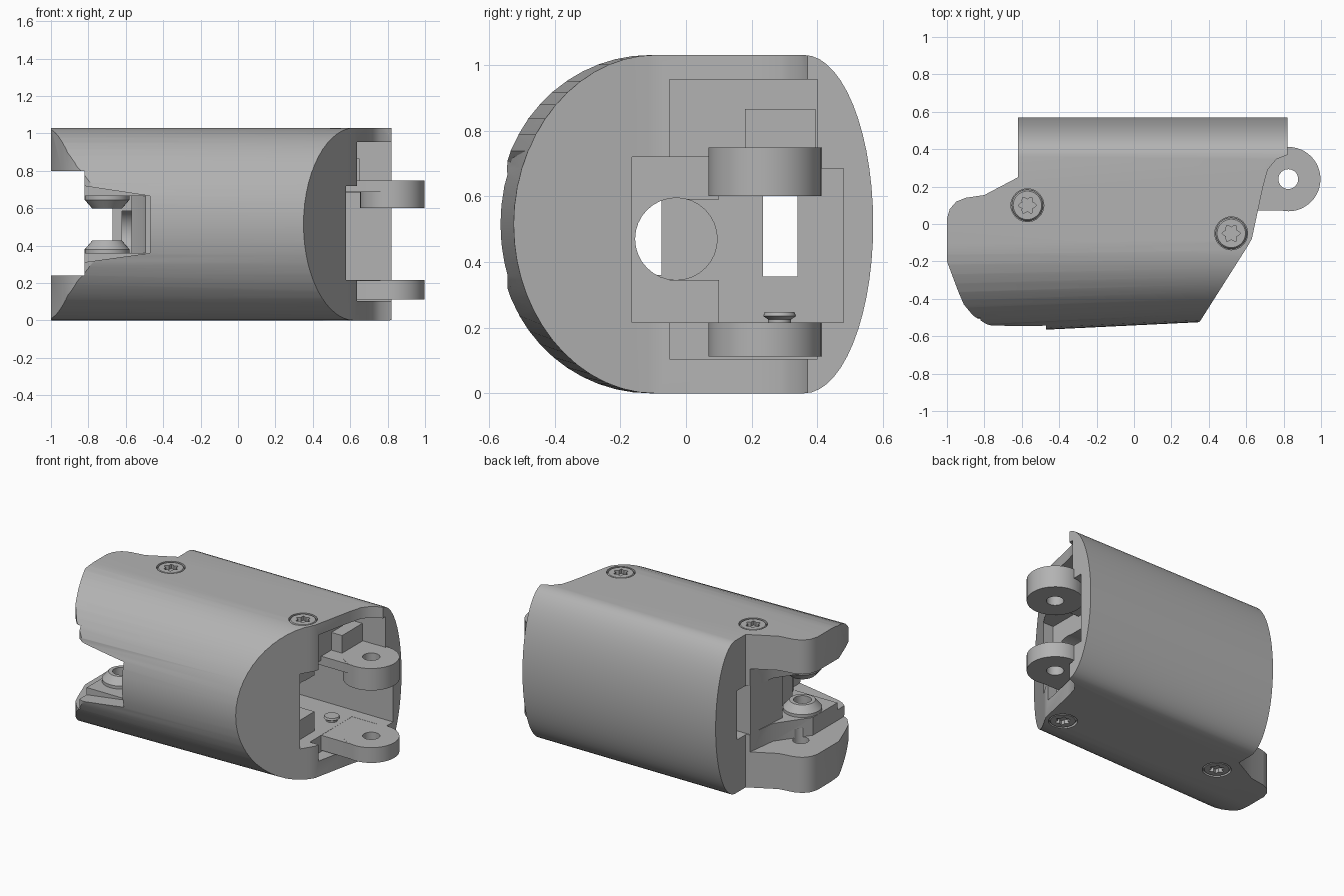
import bpy, bmesh
from math import cos, sin, pi
from mathutils import Vector

if "Cube" in bpy.data.objects:
    bpy.data.objects.remove(bpy.data.objects["Cube"])

grey = bpy.data.materials.new("plain grey")
grey.use_nodes = True
grey.diffuse_color = (0.45, 0.45, 0.45, 1)
grey.node_tree.nodes["Principled BSDF"].inputs["Base Color"].default_value = grey.diffuse_color

MID = 0.515   # height of the mirror plane


def place(axis, u, v, w):
    return {"x": (w, u, v), "y": (u, w, v), "z": (u, v, w)}[axis]


def loft(name, rings, axis):
    """Skin a closed solid through (outline, offset) rings."""
    bm = bmesh.new()
    loops = [[bm.verts.new(place(axis, u, v, w)) for u, v in pts] for pts, w in rings]
    n = len(loops[0])
    for a, b in zip(loops, loops[1:]):
        for i in range(n):
            bm.faces.new((a[i], a[(i + 1) % n], b[(i + 1) % n], b[i]))
    bm.faces.new(loops[0])
    bm.faces.new(loops[-1])
    bmesh.ops.recalc_face_normals(bm, faces=bm.faces)
    mesh = bpy.data.meshes.new(name)
    bm.to_mesh(mesh)
    bm.free()
    mesh.materials.append(grey)
    ob = bpy.data.objects.new(name, mesh)
    bpy.context.collection.objects.link(ob)
    return ob


def prism(name, pts, axis, a, b):
    return loft(name, [(pts, a), (pts, b)], axis)


def circle(cx, cy, r, n=32):
    return [(cx + r * cos(2 * pi * i / n), cy + r * sin(2 * pi * i / n)) for i in range(n)]


def rect(a, b, c, d):
    return [(a, c), (b, c), (b, d), (a, d)]


def boolean(ob, tool, op="DIFFERENCE"):
    bpy.context.view_layer.objects.active = ob
    mod = ob.modifiers.new("cut", "BOOLEAN")
    mod.operation, mod.solver, mod.object = op, "EXACT", tool
    bpy.ops.object.modifier_apply(modifier=mod.name)
    bpy.data.objects.remove(tool)


def box_cut(ob, x0, y0, y1, z0, z1, x1=1.2):
    boolean(ob, prism("cutter", rect(y0, y1, z0, z1), "x", x0, x1))


def smooth(ob):
    bpy.ops.object.select_all(action="DESELECT")
    ob.select_set(True)
    bpy.context.view_layer.objects.active = ob
    bpy.ops.object.shade_smooth_by_angle(angle=0.5)


# Body: rounded section run lengthwise, trimmed by its plan outline
N = 14
section = [(0.36 + 0.21 * cos(t), MID + MID * sin(t))
           for t in (-pi / 2 + pi * i / (2 * N) for i in range(2 * N + 1))]
section += [(-0.1 + 0.442 * cos(t), MID + MID * sin(t))
            for t in (pi / 2 + pi * i / (2 * N) for i in range(2 * N + 1))]
body = prism("body", section, "x", -1.1, 1.1)
for v in body.data.vertices:
    if v.co.y < 0:
        v.co.y *= 1 - 0.09 * v.co.x

plan = [(-0.62, 0.7), (0.82, 0.7), (0.82, 0.37), (0.76, 0.345), (0.715, 0.29), (0.69, 0.2),
        (0.63, -0.08), (0.61, -0.115), (0.35, -0.525), (0.25, -0.7), (-0.6, -0.7),
        (-0.72, -0.555), (-0.79, -0.535), (-0.86, -0.49), (-0.91, -0.43), (-0.94, -0.36),
        (-1, -0.2), (-1, 0.03), (-0.985, 0.08), (-0.95, 0.12), (-0.9, 0.14),
        (-0.8, 0.155), (-0.62, 0.25)]
boolean(body, prism("cutter", plan, "z", -0.2, 1.3), "INTERSECT")

# Fork at the notched end: wide gap at the tips, narrow gap behind
wide = [(-1.2, 0.35), (-0.63, 0.35), (-0.67, 0.03), (-0.82, -0.18), (-0.82, -0.8), (-1.2, -0.8)]
narrow = [(-1.2, 0.34), (-0.64, 0.34), (-0.67, -0.07), (-0.57, -0.08), (-0.57, -0.32),
          (-0.51, -0.4), (-0.47, -0.5), (-0.47, -0.8), (-1.2, -0.8)]
flare = [(-0.47, 0.36), (-0.83, 0.31), (-0.83, 0.72), (-0.47, 0.665)]
boolean(body, prism("cutter", wide, "z", 0.24, 0.8))
boolean(body, prism("cutter", narrow, "z", 0.36, 0.665))
boolean(body, prism("cutter", flare, "y", -0.8, -0.44))
for lo, hi in ((0.1, 0.3), (0.75, 0.93)):
    boolean(body, prism("cutter", circle(-0.8, -0.08, 0.05), "z", lo, hi))

# Cavity and pockets at the hinge end
box_cut(body, 0.1, 0.1, 0.48, 0.215, 0.685)
box_cut(body, 0.1, -0.05, 0.15, 0.345, 0.59)
box_cut(body, 0.5, -0.165, 0.16, 0.215, 0.72)
box_cut(body, 0.57, -0.05, 0.4, 0.67, 0.955)
box_cut(body, 0.57, -0.05, 0.4, 0.105, 0.23)

# Long slot and round channel running through to the fork
box_cut(body, -0.8, 0.235, 0.34, 0.355, 0.685, 0.3)
boolean(body, prism("cutter", circle(-0.03, 0.47, 0.125), "x", -0.62, 0.55))

# Seats for the flush screws
screw_spots = [("fork", -0.57, 0.1), ("hinge", 0.52, -0.05)]
for _, x, y in screw_spots:
    for lo, hi in ((-0.1, 0.03), (1.0, 1.1)):
        boolean(body, prism("cutter", circle(x, y, 0.088), "z", lo, hi))
smooth(body)

# Flush screws with six-lobed sockets, top and bottom
star = []
for i in range(24):
    r = 0.04 + 0.009 * cos(6 * 2 * pi * i / 24)
    star.append((r * cos(2 * pi * i / 24), r * sin(2 * pi * i / 24)))
for label, x, y in screw_spots:
    for side, sgn in (("upper", 1), ("lower", -1)):
        def z(d):
            return MID + sgn * (MID - d)
        screw = loft(f"{side}_{label}_screw",
                     [(circle(x, y, 0.084), z(0.04)), (circle(x, y, 0.084), z(0.012)),
                      (circle(x, y, 0.076), z(0.002))], "z")
        socket = [(x + a, y + b) for a, b in star]
        boolean(screw, prism("cutter", socket, "z", z(0.03), z(-0.03)))
        smooth(screw)

# Tapered bosses facing each other inside the fork
for side, z0, sgn in (("lower", 0.36, 1), ("upper", 0.665, -1)):
    spot = (-0.7, -0.24)
    boss = loft(f"{side}_fork_boss",
                [(circle(*spot, 0.12), z0 - sgn * 0.02), (circle(*spot, 0.12), z0 + sgn * 0.02),
                 (circle(*spot, 0.08), z0 + sgn * 0.066)], "z")
    boolean(boss, prism("cutter", circle(*spot, 0.055), "z", z0 + sgn * 0.01, z0 + sgn * 0.1))
    smooth(boss)

# Hinge lugs: a round eye on a flat arm
PIVOT = (0.825, 0.24)
for side, z0, z1, arm_z in (("lower", 0.112, 0.215, 0.112), ("upper", 0.6, 0.748, 0.685)):
    lug = prism(f"{side}_hinge_lug", circle(*PIVOT, 0.172, 48), "z", z0, z1)
    arm = rect(0.5, PIVOT[0], 0.072, 0.405)
    boolean(lug, prism("cutter", arm, "z", arm_z + 0.001, z1 - 0.001), "UNION")
    boolean(lug, prism("cutter", circle(*PIVOT, 0.053), "z", z0 - 0.1, z1 + 0.1))
    smooth(lug)

# Block carrying the upper arm, and the small screw end on the cavity floor
prism("upper_arm_block", rect(0.18, 0.395, 0.74, 0.866), "x", 0.5, 0.65)
tip = loft("floor_screw_tip", [(circle(0.5, 0.285, 0.035), 0.2), (circle(0.5, 0.285, 0.035), 0.225),
                               (circle(0.5, 0.285, 0.05), 0.235), (circle(0.5, 0.285, 0.045), 0.248)], "z")
smooth(tip)
